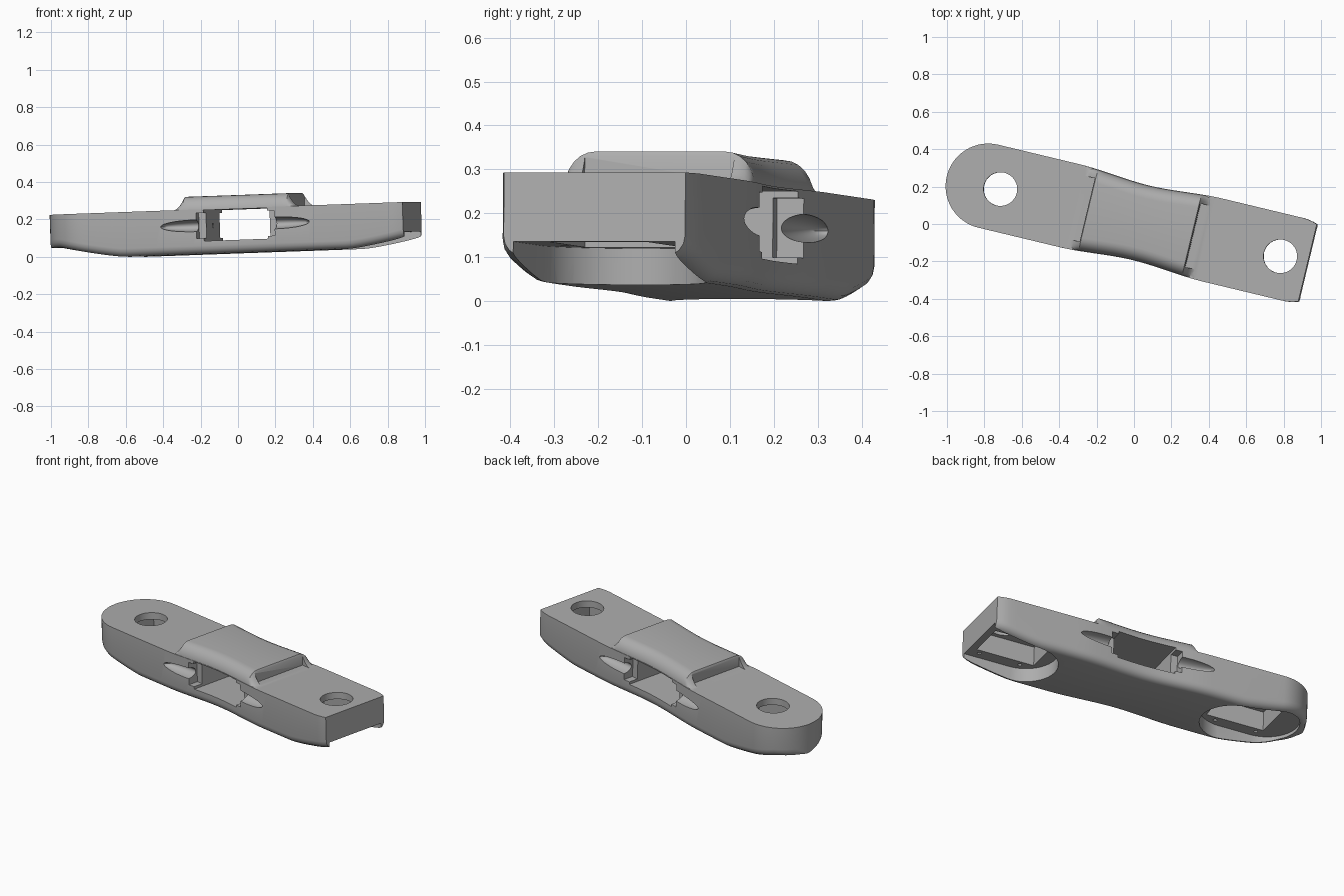
import bpy, bmesh, math
from mathutils import Matrix, Vector

cube = bpy.data.objects.get("Cube")
if cube:
    bpy.data.objects.remove(cube)

HALF, TOP, ARC, CUT = 0.228, 0.24, 0.837, 0.92
grey = bpy.data.materials.new("plain grey")
grey.use_nodes = True
colour = (0.42, 0.42, 0.42, 1)
grey.diffuse_color = colour
grey.node_tree.nodes["Principled BSDF"].inputs["Base Color"].default_value = colour


def make(name, bm):
    bmesh.ops.recalc_face_normals(bm, faces=bm.faces)
    mesh = bpy.data.meshes.new(name)
    bm.to_mesh(mesh)
    bm.free()
    mesh.materials.append(grey)
    ob = bpy.data.objects.new(name, mesh)
    bpy.context.scene.collection.objects.link(ob)
    return ob


def loft(name, sections):
    """Closed solid through matching cross-sections."""
    bm = bmesh.new()
    rings = [[bm.verts.new(p) for p in s] for s in sections]
    n = len(rings[0])
    for a, b in zip(rings, rings[1:]):
        for i in range(n):
            j = (i + 1) % n
            bm.faces.new((a[i], a[j], b[j], b[i]))
    bm.faces.new(rings[0])
    bm.faces.new(rings[-1])
    return make(name, bm)


def box(name, x, y, z):
    return loft(name, [[(a, y[0], z[0]), (a, y[1], z[0]), (a, y[1], z[1]), (a, y[0], z[1])] for a in x])


def cylinder(name, centre, radius, depth, axis="Z"):
    bm = bmesh.new()
    turn = Matrix.Rotation(math.pi / 2, 4, "Y") if axis == "X" else Matrix()
    bmesh.ops.create_cone(bm, cap_ends=True, segments=40 if radius > 0.05 else 12, radius1=radius,
                          radius2=radius, depth=depth, matrix=Matrix.Translation(centre) @ turn)
    return make(name, bm)


def ellipsoid(name, centre, radii):
    bm = bmesh.new()
    bmesh.ops.create_uvsphere(bm, u_segments=32, v_segments=20, radius=1,
                              matrix=Matrix.Translation(centre) @ Matrix.Diagonal((*radii, 1)))
    return make(name, bm)


def stadium(name, start, end, radius, z0, z1):
    """Slot shape with both ends round."""
    outline = []
    for i in range(48):
        a = math.pi * 2 * (i + 0.5) / 48
        outline.append(((end if math.cos(a) > 0 else start) + radius * math.cos(a), radius * math.sin(a)))
    return loft(name, [[(x, y, z) for x, y in outline] for z in (z0, z1)])


def combine(target, other, operation="DIFFERENCE"):
    mod = target.modifiers.new("combine", "BOOLEAN")
    mod.operation, mod.solver, mod.object = operation, "EXACT", other
    bpy.context.view_layer.objects.active = target
    bpy.ops.object.modifier_apply(modifier=mod.name)
    bpy.data.objects.remove(other)


def half_width(x):
    if abs(x) > ARC:
        return math.sqrt(max(HALF ** 2 - (abs(x) - ARC) ** 2, 1e-5))
    waist = max(0, 1 - abs(x) / 0.4)
    return HALF - 0.024 * waist * waist * (3 - 2 * waist)


def underside(x):
    t = min(max((abs(x) - 0.62) / 0.36, 0), 1)
    return 0.063 * t ** 1.25


def body_section(x):
    w, b = half_width(x), underside(x)
    f = min(0.045, w * 0.6)
    side = [(w, TOP)]
    for i in range(5):
        a = i * math.pi / 8
        side.append((w - f + f * math.cos(a), b + f - f * math.sin(a)))
    return [(x, y, z) for y, z in side] + [(x, -y, z) for y, z in reversed(side)]


# Long body: round at one end, squared off at the other
stations = [-ARC - HALF * math.cos(i * math.pi / 32) for i in range(16)]
stations += [-ARC + i * 0.04 for i in range(42)] + [0.845, 0.87, 0.895, CUT]
body = loft("link_arm_body", [body_section(x) for x in stations])


# Raised centre saddle with rounded sides and flared ends
def saddle_section(x):
    w = half_width(x) - 0.001
    t = min(max((0.345 - abs(x)) / 0.06, 0.01), 1)
    rise = 0.07 * t ** 1.8
    side = [(w, 0.2), (w, TOP - 0.01)]
    for i in range(1, 7):
        a = i * math.pi / 12
        side.append((w - 0.07 + 0.07 * math.cos(a), TOP - 0.01 + (rise + 0.01) * math.sin(a)))
    return [(x, y, z) for y, z in side] + [(x, -y, z) for y, z in reversed(side)]


ramp = [0.345 - 0.06 * i / 6 for i in range(7)]
saddle = loft("saddle", [saddle_section(x) for x in
                         [-r for r in ramp] + [i * 0.05 for i in range(-5, 6)] + ramp[::-1]])
for s in (-1, 1):
    combine(saddle, box("end_step", sorted((s * 0.29, s * 0.4)), (-0.175, 0.175), (TOP - 0.0005, 0.4)))
combine(body, saddle, "UNION")

# Window straight through the middle, with wider mouths on both sides
combine(body, box("window", (-0.175, 0.175), (-0.4, 0.4), (0.07, 0.235)))
for side in (-1, 1):
    combine(body, box("window_mouth", (-0.215, 0.215), sorted((side * 0.155, side * 0.4)), (0.085, 0.22)))

for s in (-1, 1):
    # Tapered scoops running away from the window
    for side in (-1, 1):
        combine(body, ellipsoid("scoop", (s * 0.21, side * 0.225, 0.153), (0.2, 0.06, 0.032)))
    combine(body, cylinder("pin_hole", (s * 0.2, 0, 0.153), 0.013, 0.12, "X"))
    # Underside pocket, deeper box recess and top opening
    outer = ARC if s < 0 else 1.2
    a, b = sorted((s * 0.645, s * outer))
    combine(body, stadium("pocket", a, b, 0.19, -0.1, 0.083))
    combine(body, box("recess", sorted((s * 0.53, s * 0.88)), (-0.115, 0.115), (0.05, 0.2)))
    combine(body, cylinder("top_opening", (s * 0.77, 0, 0.2), 0.09, 0.2))
    # Screw holes in the pocket ceiling
    for x in (0.6, 0.85):
        for y in (-0.145, 0.145):
            combine(body, cylinder("screw_hole", (s * x, y, 0.09), 0.011, 0.06))

# Final pose
pose = (Matrix.Translation((0.042, 0.005, 0.031)) @ Matrix.Rotation(math.radians(-13.5), 4, "Z")
        @ Matrix.Rotation(math.radians(-2), 4, "Y"))
body.data.transform(pose)
lowest = min(v.co.z for v in body.data.vertices)
body.data.transform(Matrix.Translation(Vector((0, 0, -lowest))))

bpy.ops.object.select_all(action="DESELECT")
body.select_set(True)
bpy.context.view_layer.objects.active = body
bpy.ops.object.shade_smooth_by_angle(angle=math.radians(30))
